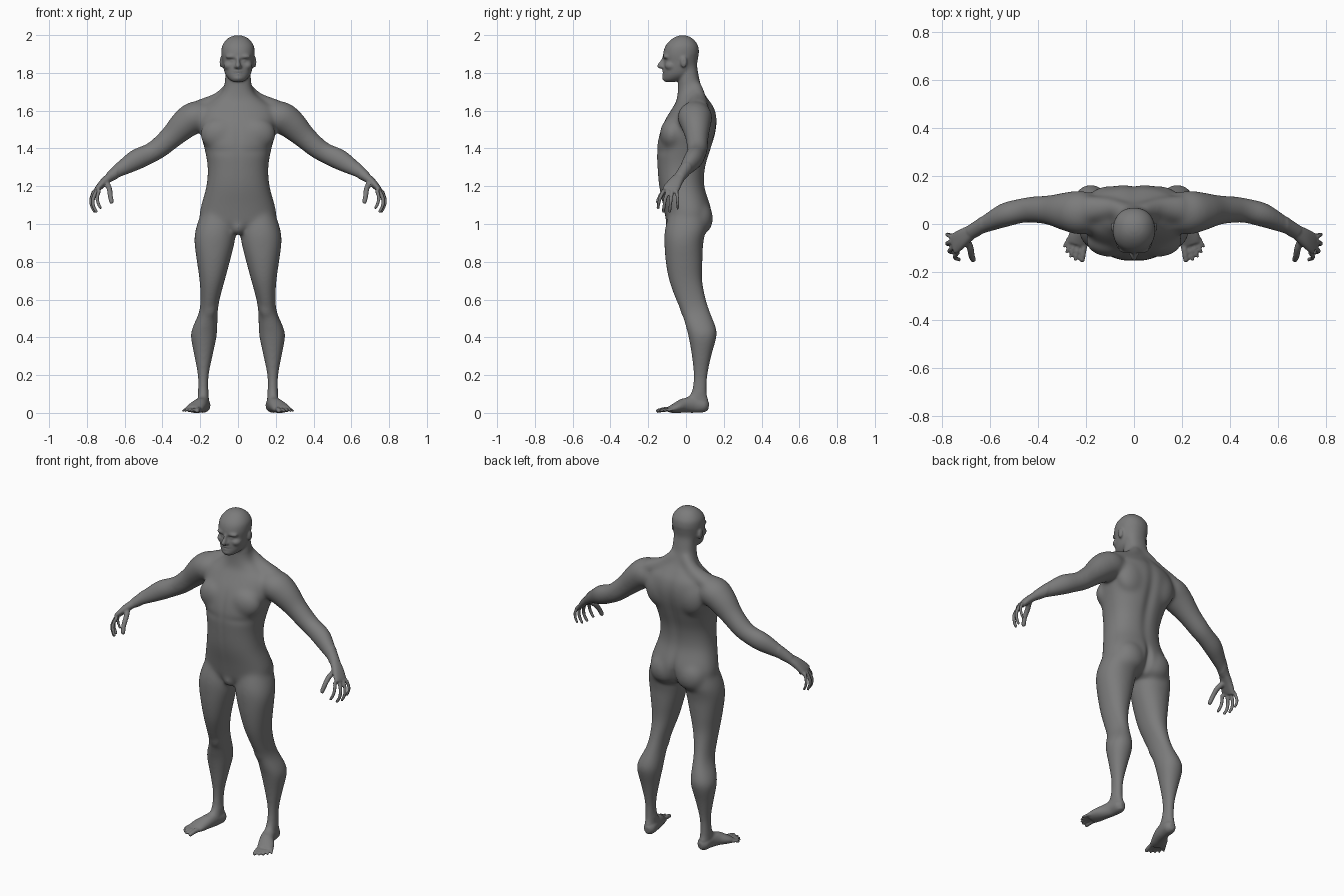
import bpy, bmesh, math
from mathutils import Vector, Matrix

bm = bmesh.new()
SEG = 32


def spline(rows, n=5):
    # Catmull-Rom resampling of rows of numbers
    out = []
    for i in range(len(rows) - 1):
        p = [rows[max(0, min(len(rows) - 1, i + k))] for k in (-1, 0, 1, 2)]
        for s in range(n):
            t = s / n
            out.append([0.5 * (2 * b + (c - a) * t + (2 * a - 5 * b + 4 * c - d) * t * t
                               + (3 * b - a - 3 * c + d) * t ** 3) for a, b, c, d in zip(*p)])
    return out + [list(rows[-1])]


def skin(rings, mirror):
    # rings of (centre, u, v, exponent) -> closed loft
    for sx in ((1, -1) if mirror else (1,)):
        loops = []
        for c, u, v, e in rings:
            loop = []
            for k in range(SEG):
                a = 2 * math.pi * k / SEG
                ca, sa = math.cos(a), math.sin(a)
                p = (c + u * math.copysign(abs(ca) ** (2 / e), ca)
                     + v * math.copysign(abs(sa) ** (2 / e), sa))
                loop.append(bm.verts.new((p.x * sx, p.y, p.z)))
            loops.append(loop)
        for A, B in zip(loops, loops[1:]):
            for k in range(SEG):
                j = (k + 1) % SEG
                bm.faces.new((A[k], A[j], B[j], B[k]))
        bm.faces.new(loops[0])
        bm.faces.new(loops[-1])


def stack(rows, mirror=False, e=2.2):
    # horizontal sections: z, x_min, x_max, y_front, y_back
    skin([(Vector(((a + b) / 2, (f + k) / 2, z)), Vector(((b - a) / 2, 0, 0)),
           Vector((0, (k - f) / 2, 0)), e) for z, a, b, f, k in spline(rows)], mirror)


def tube(rows, ref=(0, 1, 0), mirror=True, e=2):
    # sections along a path: x, y, z, radius along ref, radius across
    pts, rings = spline(rows), []
    for i, p in enumerate(pts):
        d = (Vector(pts[min(i + 1, len(pts) - 1)][:3]) - Vector(pts[max(i - 1, 0)][:3])).normalized()
        r = Vector(ref)
        u = (r - d * r.dot(d)).normalized()
        rings.append((Vector(p[:3]), u * p[3], d.cross(u) * p[4], e))
    skin(rings, mirror)


def blob(c, r, mirror=True):
    for sx in ((1, -1) if mirror else (1,)):
        m = Matrix.Translation((c[0] * sx, c[1], c[2])) @ Matrix.Diagonal((*r, 1))
        bmesh.ops.create_icosphere(bm, subdivisions=4, radius=1, matrix=m)


def digit(points, r, ref=(1, 0, 0)):
    n = len(points) - 1
    rows = [(*p, r * (1 - 0.2 * i / n), r * (1 - 0.2 * i / n)) for i, p in enumerate(points)]
    tube(rows, ref)
    blob(points[-1], (r * 0.8,) * 3)


# torso and neck
torso = [(.95, .10, -.06, .08), (1.0, .185, -.10, .12), (1.05, .203, -.112, .135), (1.1, .195, -.122, .13),
         (1.2, .168, -.143, .10), (1.3, .161, -.152, .105), (1.4, .178, -.155, .135), (1.48, .2, -.14, .158),
         (1.55, .21, -.112, .165), (1.61, .2, -.075, .153), (1.65, .145, -.052, .128), (1.69, .092, -.045, .1),
         (1.74, .072, -.042, .078), (1.81, .066, -.04, .064), (1.88, .058, -.03, .05)]
stack([(z, -w, w, f, b) for z, w, f, b in torso], e=2.3)
tube([(.03, .05, 1.73, .035, .035), (.1, .065, 1.66, .045, .04), (.2, .06, 1.615, .06, .045)])
blob((.095, -.072, 1.475), (.105, .066, .09))
blob((.1, .095, 1.52), (.095, .063, .11))
blob((.088, .07, 1.03), (.092, .073, .095))
blob((0, -.07, .985), (.04, .04, .045), False)

# legs
stack([(1.06, .02, .195, -.09, .11), (.97, .012, .225, -.112, .11), (.9, .018, .231, -.115, .092),
       (.8, .043, .218, -.108, .088), (.7, .07, .204, -.09, .087), (.6, .097, .199, -.055, .107),
       (.53, .107, .208, -.024, .13), (.45, .109, .242, .0, .16), (.4, .113, .25, .013, .162),
       (.3, .134, .232, .03, .135), (.2, .154, .214, .038, .116), (.12, .156, .213, .03, .112),
       (.06, .154, .213, .0, .118), (.01, .162, .206, .0, .116)], True, 2.15)
blob((.15, .0, .56), (.04, .034, .06))
blob((.183, .07, .105), (.034, .022, .022))

# feet and toes
tube([(.177, .12, .035, .015, .02), (.18, .095, .038, .034, .036), (.187, .04, .045, .035, .045),
      (.202, -.01, .039, .04, .039), (.226, -.055, .026, .047, .027), (.236, -.085, .018, .043, .018)], (1, 0, 0))
for a, b, r in (((.207, -.08), (.216, -.149), .0145), ((.23, -.085), (.244, -.148), .0095),
                ((.247, -.08), (.264, -.135), .009), ((.26, -.07), (.28, -.117), .0085),
                ((.268, -.055), (.291, -.093), .0085)):
    digit([(*a, .019), ((a[0] + b[0]) / 2, (a[1] + b[1]) / 2, .018), (*b, .011)], r)

# arms
tube([(.14, .04, 1.56, .07, .07), (.22, .047, 1.567, .092, .084), (.28, .052, 1.53, .082, .08),
      (.35, .058, 1.463, .063, .064), (.42, .06, 1.402, .056, .057), (.47, .055, 1.372, .052, .054),
      (.53, .04, 1.345, .052, .057), (.58, .018, 1.316, .044, .05), (.64, -.012, 1.277, .033, .035),
      (.68, -.034, 1.248, .03, .026)])

# hands
tube([(.67, -.028, 1.255, .028, .024), (.71, -.055, 1.222, .037, .021), (.742, -.078, 1.187, .044, .016),
      (.752, -.085, 1.172, .042, .011)], e=2.4)
digit([(.733, -.116, 1.18), (.745, -.135, 1.143), (.74, -.144, 1.11), (.727, -.148, 1.085)], .0105, (0, 1, 0))
digit([(.748, -.095, 1.178), (.767, -.11, 1.132), (.765, -.116, 1.095), (.75, -.12, 1.067)], .0108, (0, 1, 0))
digit([(.76, -.073, 1.175), (.777, -.08, 1.13), (.774, -.084, 1.095), (.76, -.086, 1.066)], .0105, (0, 1, 0))
digit([(.763, -.051, 1.178), (.777, -.045, 1.138), (.775, -.044, 1.108), (.764, -.044, 1.083)], .0095, (0, 1, 0))
digit([(.7, -.06, 1.222), (.682, -.1, 1.19), (.677, -.13, 1.155), (.67, -.148, 1.118)], .0155, (1, 0, 0))

# head
head = [(1.752, .024, -.112, -.06), (1.765, .046, -.121, -.01), (1.79, .066, -.121, .03), (1.82, .076, -.12, .05),
        (1.86, .083, -.118, .062), (1.9, .088, -.121, .068), (1.94, .085, -.11, .065), (1.97, .067, -.086, .047),
        (1.99, .042, -.057, .022), (1.999, .012, -.03, -.005)]
stack([(z, -w, w, f, b) for z, w, f, b in head], e=2.15)
tube([(0, -.112, 1.885, .011, .012), (0, -.123, 1.86, .011, .014), (0, -.138, 1.838, .013, .014),
      (0, -.13, 1.826, .012, .008)], (1, 0, 0), False)
blob((0, -.143, 1.836), (.010, .013, .010), False)
blob((.013, -.123, 1.833), (.009, .013, .009))
blob((.032, -.102, 1.886), (.034, .021, .014))
blob((.046, -.078, 1.838), (.03, .034, .026))
blob((0, -.116, 1.807), (.024, .011, .007), False)
blob((0, -.115, 1.794), (.021, .011, .008), False)
blob((0, -.109, 1.773), (.026, .018, .017), False)
blob((.088, -.012, 1.858), (.013, .018, .031))

# fuse all parts into one skin
bmesh.ops.recalc_face_normals(bm, faces=bm.faces)
me = bpy.data.meshes.new("body")
bm.to_mesh(me)
bm.free()
body = bpy.data.objects.new("body", me)
bpy.context.collection.objects.link(body)
bpy.context.view_layer.objects.active = body
body.select_set(True)
rem = body.modifiers.new("fuse", 'REMESH')
rem.mode = 'VOXEL'
rem.voxel_size = .0052
bpy.ops.object.modifier_apply(modifier="fuse")

# soften: strongly on trunk, limbs and nape, lightly on hands, face and toes
bm = bmesh.new()
bm.from_mesh(body.data)
broad = [v for v in bm.verts if (abs(v.co.x) < .64 and .075 < v.co.z < 1.745)
         or (v.co.y > .01 and 1.7 < v.co.z < 1.9 and abs(v.co.x) < .075)]
face = [v for v in bm.verts if v.co.z > 1.74]
for verts, n in ((broad, 50), (face, 3), (list(bm.verts), 3)):
    for _ in range(n):
        bmesh.ops.smooth_vert(bm, verts=verts, factor=.5, use_axis_x=True, use_axis_y=True, use_axis_z=True)

# sculpted creases and swells: centre, spread, amount
strokes = [((0, .15, 1.38), (.022, .07, .17), -.011), ((0, .13, 1.02), (.013, .06, .06), -.018),
           ((0, -.15, 1.46), (.014, .05, .07), -.003), ((0, -.15, 1.28), (.012, .04, .12), -.002),
           ((.1, -.14, 1.385), (.06, .04, .016), -.003), ((.075, .1, .945), (.06, .05, .018), -.004),
           ((.033, -.12, 1.864), (.017, .025, .008), -.006), ((.033, -.115, 1.862), (.009, .02, .004), .004),
           ((0, -.125, 1.8005), (.02, .02, .003), -.003), ((.1, -.012, 1.86), (.02, .007, .018), -.004)]
bm.normal_update()
for v in bm.verts:
    push = 0
    for c, s, a in strokes:
        q = ((abs(v.co.x) - c[0]) / s[0]) ** 2 + ((v.co.y - c[1]) / s[1]) ** 2 + ((v.co.z - c[2]) / s[2]) ** 2
        if q < 12:
            push += a * math.exp(-q / 2)
    v.co += v.normal * push
    v.co.z = max(v.co.z, 0)
bm.to_mesh(body.data)
bm.free()
bpy.ops.object.shade_smooth()

# dark grey finish
grey = bpy.data.materials.new("dark_grey")
grey.diffuse_color = (.2, .2, .2, 1)
body.data.materials.clear()
body.data.materials.append(grey)
